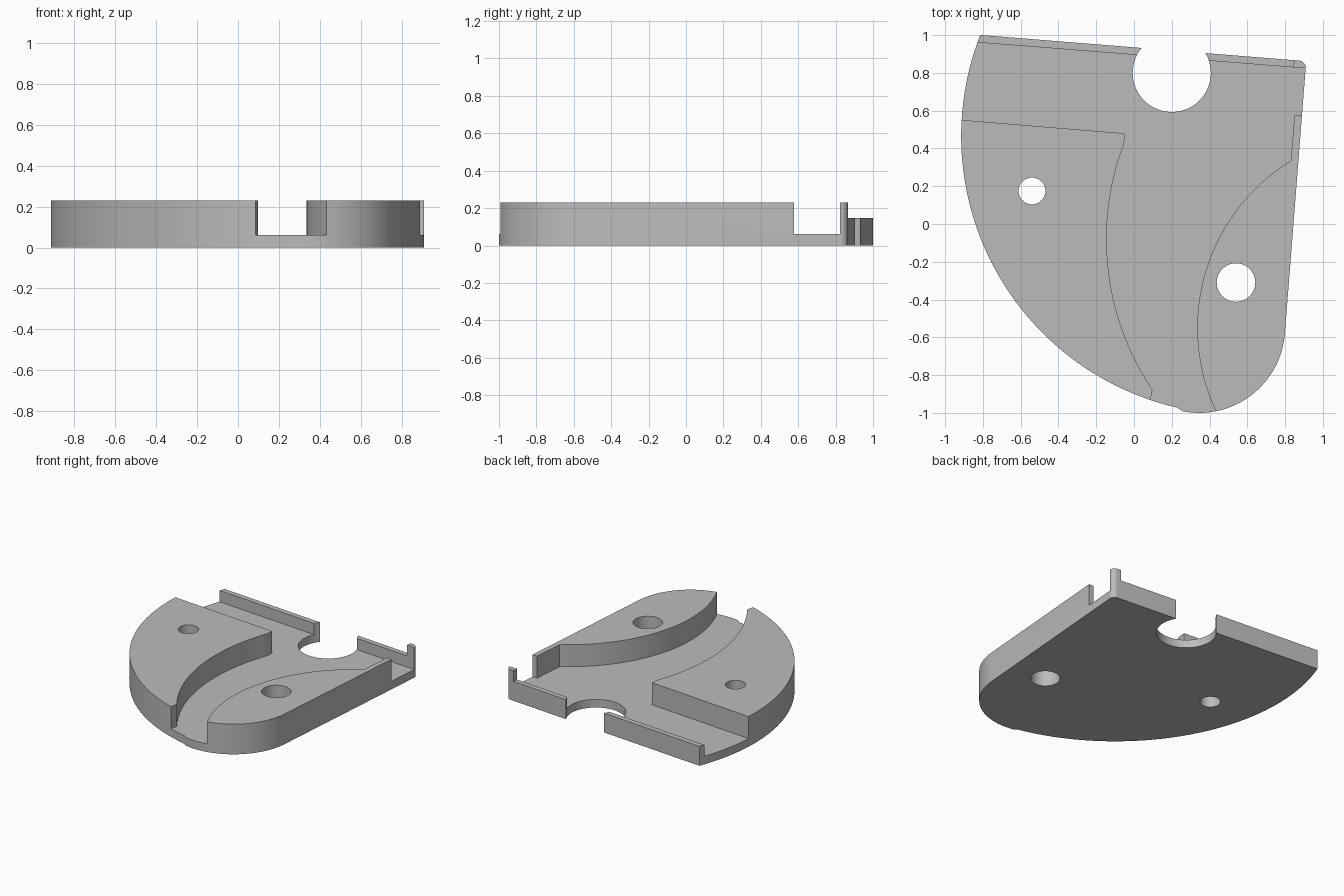
import bpy, bmesh
from math import cos, sin, radians

if "Cube" in bpy.data.objects:
    bpy.data.objects.remove(bpy.data.objects["Cube"], do_unlink=True)

HEIGHT, FLOOR, LIP, ABOVE = 0.23, 0.062, 0.148, 0.5

grey = bpy.data.materials.new("plain_grey")
grey.use_nodes = True
grey.diffuse_color = (0.5, 0.5, 0.5, 1)
grey.node_tree.nodes["Principled BSDF"].inputs["Base Color"].default_value = grey.diffuse_color


def arc(cx, cy, r, start, end, steps):
    """Points along a circular arc, angles in degrees."""
    angles = [radians(start + (end - start) * i / steps) for i in range(steps + 1)]
    return [(cx + r * cos(a), cy + r * sin(a)) for a in angles]


def prism(name, outline, z0, z1):
    """Extrude a flat outline between two heights."""
    bm = bmesh.new()
    face = bm.faces.new([bm.verts.new((x, y, z0)) for x, y in outline])
    new = bmesh.ops.extrude_face_region(bm, geom=[face])["geom"]
    bmesh.ops.translate(bm, vec=(0, 0, z1 - z0),
                        verts=[v for v in new if isinstance(v, bmesh.types.BMVert)])
    bmesh.ops.recalc_face_normals(bm, faces=bm.faces)
    mesh = bpy.data.meshes.new(name)
    bm.to_mesh(mesh)
    bm.free()
    mesh.materials.append(grey)
    obj = bpy.data.objects.new(name, mesh)
    bpy.context.collection.objects.link(obj)
    return obj


def cut(target, cutter):
    """Subtract the cutter and discard it."""
    cutter.hide_render = True
    mod = target.modifiers.new("cut", "BOOLEAN")
    mod.operation, mod.solver, mod.object = "DIFFERENCE", "EXACT", cutter
    bpy.context.view_layer.objects.active = target
    bpy.ops.object.modifier_apply(modifier=mod.name)
    bpy.data.objects.remove(cutter, do_unlink=True)


# Full-height body: large left arc, round front nose, small round back corner
outline = (arc(0.56, 0.465, 1.475, 158.7, 257, 48)
           + arc(0.345, -0.545, 0.455, 259, 355.5, 28)
           + arc(0.872, 0.828, 0.037, -4.5, 85.5, 8))
body = prism("cover_plate", outline, 0, HEIGHT)

# Curved channel between the two raised blocks, opening along the back
channel = ([(-1.1, 0.566), (-0.05, 0.48)]
           + arc(1.285, -0.08, 1.43, 159.2, 213.9, 30)
           + [(0.085, -0.94), (0.05, -1.1), (0.47, -1.1)]
           + arc(1.373, -0.55, 1.038, 204, 121.5, 36)
           + [(0.85, 0.578), (1.1, 0.578), (1.1, 0.809), (-1.1, 0.983)])
cut(body, prism("channel_cutter", channel, FLOOR, ABOVE))

# Lower the back lip, leaving the tall post at the corner
lip = [(-1.1, 0.9), (0.843, 0.77), (0.858, 1.2), (-1.1, 1.2)]
cut(body, prism("lip_cutter", lip, LIP, ABOVE))

# Round back notch and two through holes
for name, x, y, r in (("notch", 0.2, 0.8, 0.207),
                      ("left_hole", 0.54, -0.31, 0.102),
                      ("right_hole", -0.54, 0.175, 0.071)):
    cut(body, prism(name + "_cutter", arc(x, y, r, 0, 352.5, 47), -0.2, ABOVE))

# Smooth curved walls, crisp edges
bpy.ops.object.select_all(action="DESELECT")
body.select_set(True)
bpy.context.view_layer.objects.active = body
bpy.ops.object.shade_smooth_by_angle(angle=radians(25))
